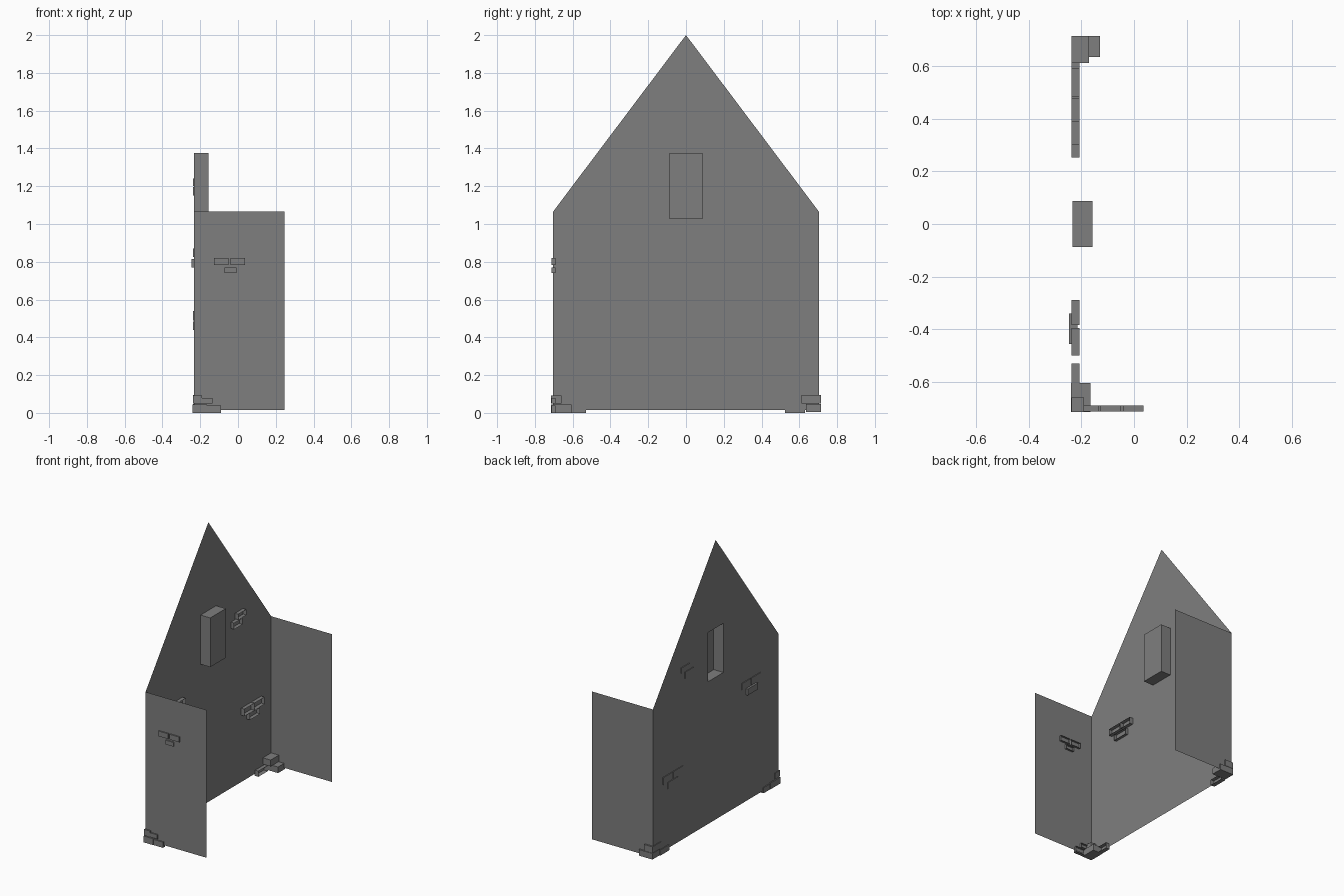
import bpy, bmesh

cube = bpy.data.objects.get("Cube")
if cube:
    bpy.data.objects.remove(cube)

# Single stone colour
stone = bpy.data.materials.new("stone_grey")
stone.use_nodes = True
grey = (0.21, 0.21, 0.21, 1)
stone.diffuse_color = grey
bsdf = next(n for n in stone.node_tree.nodes if n.type == 'BSDF_PRINCIPLED')
bsdf.inputs["Base Color"].default_value = grey


def finish(bm, name):
    mesh = bpy.data.meshes.new(name)
    bm.to_mesh(mesh)
    bm.free()
    mesh.materials.append(stone)
    obj = bpy.data.objects.new(name, mesh)
    bpy.context.collection.objects.link(obj)
    return obj


# House shell: one half with the window niche, mirrored across y
WALL, FRONT, INNER = -0.233, 0.246, -0.157
SIDE, BASE, EAVE, APEX = 0.704, 0.016, 1.065, 2.0
HALF, LOW, HIGH = 0.087, 1.026, 1.375

bm = bmesh.new()


def face(points):
    bm.faces.new([bm.verts.new(p) for p in points])


gable = [(0, APEX), (0, HIGH), (HALF, HIGH), (HALF, LOW), (0, LOW),
         (0, BASE), (SIDE, BASE), (SIDE, EAVE)]
face([(WALL, y, z) for y, z in gable])
face([(WALL, SIDE, BASE), (WALL, SIDE, EAVE), (FRONT, SIDE, EAVE), (FRONT, SIDE, BASE)])

# Niche sides and its closed back
rim = [(0, HIGH), (HALF, HIGH), (HALF, LOW), (0, LOW)]
for (y0, z0), (y1, z1) in zip(rim, rim[1:]):
    face([(WALL, y0, z0), (WALL, y1, z1), (INNER, y1, z1), (INNER, y0, z0)])
face([(INNER, y, z) for y, z in rim])
bmesh.ops.remove_doubles(bm, verts=bm.verts, dist=0.0005)
shell = finish(bm, "gable_shell")
mirror = shell.modifiers.new("mirror", 'MIRROR')
mirror.use_axis = (False, True, False)
mirror.use_clip = True


def brick(name, x, y, z, open_axis=None):
    """Box between the given limits, optionally open on its +x or +y side."""
    bm = bmesh.new()
    bmesh.ops.create_cube(bm, size=1)
    for v in bm.verts:
        v.co = [lim[0] if c < 0 else lim[1] for c, lim in zip(v.co, (x, y, z))]
    bm.normal_update()
    if open_axis is not None:
        bmesh.ops.delete(bm, geom=[f for f in bm.faces if f.normal[open_axis] > 0.9],
                         context='FACES')
    finish(bm, name)


# Loose bricks showing through the gable wall
DEPTH = (-0.238, -0.207)
gable_bricks = {
    "upper_brick_a": ((0.30, 0.39), (1.20, 1.24)),
    "upper_brick_b": ((0.253, 0.347), (1.15, 1.195)),
    "middle_brick_a": ((-0.385, -0.29), (0.825, 0.87)),
    "middle_brick_b": ((-0.50, -0.395), (0.825, 0.87)),
    "lower_brick_a": ((0.369, 0.478), (0.49, 0.54)),
    "lower_brick_b": ((0.483, 0.594), (0.49, 0.54)),
    "lower_brick_c": ((0.43, 0.543), (0.44, 0.485)),
    "back_base_brick": ((0.525, 0.63), (0, 0.04)),
    "front_base_brick": ((-0.605, -0.53), (0, 0.04)),
}
for name, (y, z) in gable_bricks.items():
    brick(name, DEPTH, y, z, 0)
brick("middle_brick_c", (-0.247, -0.215), (-0.456, -0.34), (0.77, 0.815), 0)

# Loose bricks showing through the front side wall
front_bricks = {
    "front_brick_a": ((-0.127, -0.05), (0.783, 0.82)),
    "front_brick_b": ((-0.04, 0.037), (0.783, 0.82)),
    "front_brick_c": ((-0.071, -0.008), (0.74, 0.77)),
    "front_corner_brick_a": ((-0.165, -0.09), (0, 0.04)),
    "front_corner_brick_b": ((-0.19, -0.135), (0.05, 0.08)),
}
for name, (x, z) in front_bricks.items():
    brick(name, x, (-0.713, -0.69), z, 1)

# Corner stones at the foot of both corners
brick("front_cornerstone_low", (-0.24, -0.165), (-0.715, -0.605), (0, 0.045))
brick("front_cornerstone_high", (-0.237, -0.19), (-0.715, -0.66), (0.05, 0.093))
brick("back_cornerstone_low", (-0.237, -0.13), (0.635, 0.715), (0.005, 0.048))
brick("back_cornerstone_high", (-0.237, -0.172), (0.612, 0.715), (0.05, 0.095))
